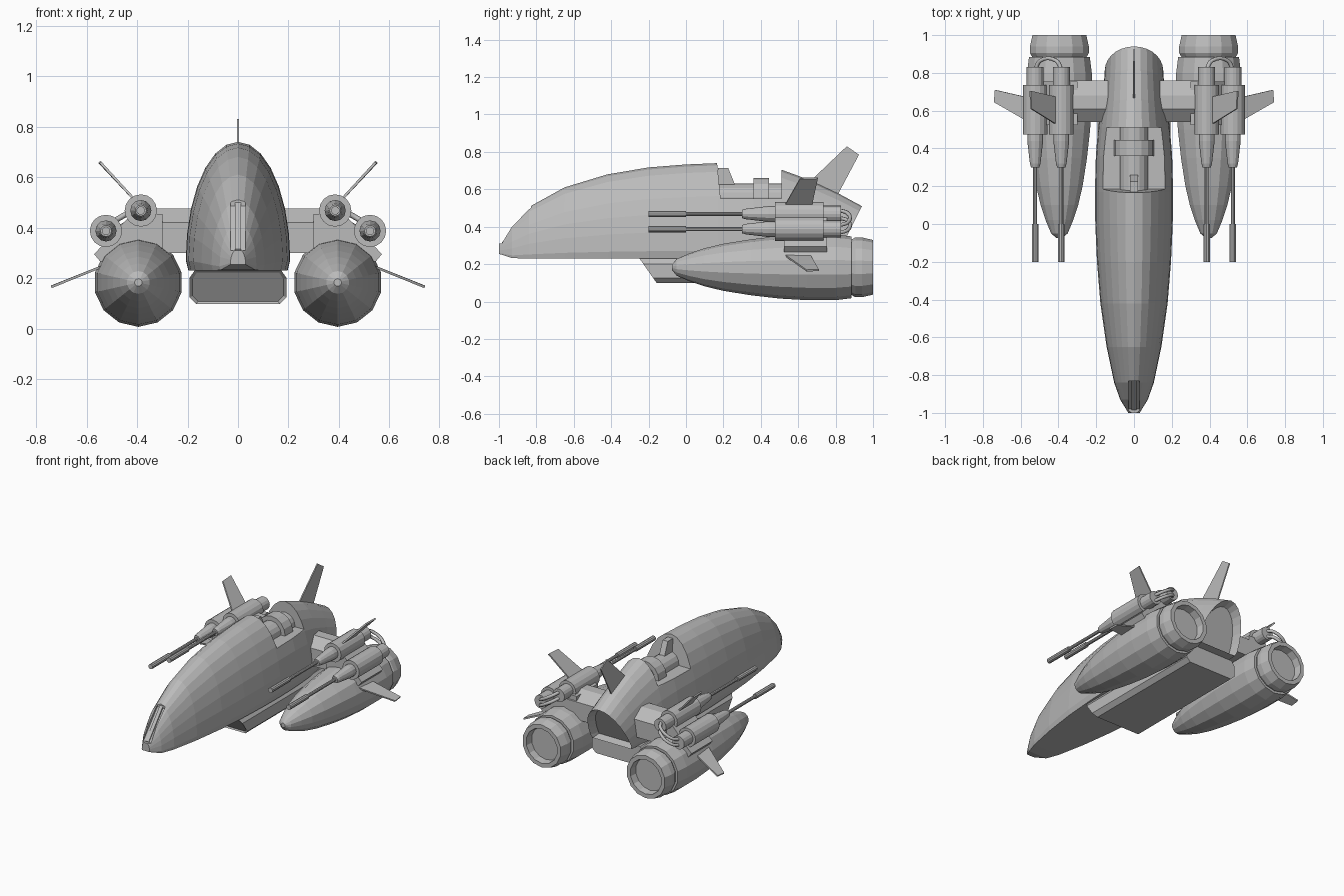
import bpy, bmesh
from math import sin, cos, pi
from mathutils import Vector

cube = bpy.data.objects.get("Cube")
if cube:
    bpy.data.objects.remove(cube)

grey = bpy.data.materials.new("hull grey")
grey.use_nodes = True
grey.diffuse_color = (0.5, 0.5, 0.5, 1)
grey.node_tree.nodes["Principled BSDF"].inputs["Base Color"].default_value = (0.5, 0.5, 0.5, 1)


def finish(name, bm, mirror=False):
    bmesh.ops.recalc_face_normals(bm, faces=bm.faces)
    mesh = bpy.data.meshes.new(name)
    bm.to_mesh(mesh)
    bm.free()
    mesh.materials.append(grey)
    ob = bpy.data.objects.new(name, mesh)
    bpy.context.collection.objects.link(ob)
    if mirror:
        ob.modifiers.new("mirror", 'MIRROR')
    return ob


def loft(rings):
    """Bridge closed rings of points; returns the bmesh and its two caps."""
    bm = bmesh.new()
    rows = [[bm.verts.new(p) for p in ring] for ring in rings]
    n = len(rows[0])
    for a, b in zip(rows, rows[1:]):
        for i in range(n):
            j = (i + 1) % n
            bm.faces.new((a[i], a[j], b[j], b[i]))
    caps = bm.faces.new(rows[0]), bm.faces.new(rows[-1])
    bmesh.ops.recalc_face_normals(bm, faces=bm.faces)
    return bm, caps


def recess(bm, face, rim, push):
    bmesh.ops.inset_region(bm, faces=[face], thickness=rim)
    bmesh.ops.translate(bm, verts=face.verts, vec=push)


def slab(name, pts, x0, x1, mirror=False):
    """Side outline in (y, z) extruded across x."""
    bm, _ = loft([[(x, y, z) for y, z in pts] for x in (x0, x1)])
    return finish(name, bm, mirror)


def lathe(name, profile, cx, cz, sides=14, mirror=True):
    """Profile of (y, radius) turned about a lengthwise axis."""
    rings = [[(cx + r * sin(2 * pi * i / sides), y, cz + r * cos(2 * pi * i / sides))
              for i in range(sides)] for y, r in profile]
    return finish(name, loft(rings)[0], mirror)


def fin(name, pts, mirror=True, thick=0.01):
    bm = bmesh.new()
    bm.faces.new([bm.verts.new(p) for p in pts])
    ob = finish(name, bm)
    solid = ob.modifiers.new("thickness", 'SOLIDIFY')
    solid.thickness, solid.offset = thick, 0
    if mirror:
        ob.modifiers.new("mirror", 'MIRROR')
    return ob


def cut(target, cutter):
    mod = target.modifiers.new("cut", 'BOOLEAN')
    mod.operation, mod.solver, mod.object = 'DIFFERENCE', 'EXACT', cutter
    cutter.hide_render = True
    cutter.hide_viewport = True
    cutter.display_type = 'WIRE'


# Fuselage: arched sections (y, half width, top, bottom, backward lean)
sections = [
    (-1.0, .03, .315, .255, 0), (-.93, .073, .415, .232, 0), (-.84, .105, .505, .23, 0),
    (-.65, .145, .61, .23, 0), (-.42, .178, .68, .23, 0), (-.2, .196, .717, .23, 0),
    (0, .205, .733, .23, 0), (.17, .207, .74, .23, 0), (.36, .202, .735, .23, 0),
    (.51, .19, .705, .23, 0), (.66, .172, .65, .23, .1), (.82, .16, .575, .23, .28),
    (.94, .155, .51, .23, .5)]
rings = []
for y, w, top, low, lean in sections:
    base = low + .08 * (top - low)
    arch = [(w * cos(pi * i / 14), base + (top - base) * sin(pi * i / 14)) for i in range(15)]
    outline = [(w * .95, low)] + arch + [(-w * .95, low)]
    rings.append([(x, y + lean * (z - top), z) for x, z in outline])
bm, (nose, tail) = loft(rings)
recess(bm, tail, .018, (0, -.06, 0))
fuselage = finish("fuselage", bm)

# Cockpit opening and nose slot
cut(fuselage, slab("cockpit_cutter", [(.16, .8), (.185, .55), (.51, .55), (.51, .8)], -.3, .3))
cut(fuselage, slab("nose_slot_cutter",
                   [(-.83, .6), (-.83, .485), (-.98, .31), (-1.1, .31), (-1.1, .6)], -.03, .03))
slab("nose_slot_rib", [(-.83, .5), (-.83, .46), (-.97, .29), (-.985, .315)], -.012, .012)

# Cockpit machinery
lathe("cockpit_core", [(.17, .075), (.53, .075)], 0, .555, 16, False)
lathe("cockpit_collar", [(.36, .105), (.445, .105)], 0, .555, 16, False)
slab("cockpit_console", [(.17, .715), (.225, .715), (.26, .63), (.26, .55), (.17, .55)], -.02, .02)

# Tail fin
fin("tail_fin", [(0, .64, .62), (0, .86, .83), (0, .925, .785), (0, .8, .55)], False, .008)

# Belly tray with a sloping recessed front
octagon = [(.165, .098), (.193, .125), (.193, .2), (.17, .232)]
octagon += [(-x, z) for x, z in reversed(octagon)]
bm, (front, back) = loft([[(x, -.25 + (.232 - z) * .7, z) for x, z in octagon],
                          [(x, .74, z) for x, z in octagon]])
recess(bm, front, .014, (0, .012, 0))
finish("belly_tray", bm)

# Engine pods and hollow nozzles
ENGINE = (.395, .183)
lathe("engine_pod", [(-.075, .015), (-.05, .045), (.02, .075), (.1, .102), (.2, .126), (.35, .15),
                     (.5, .167), (.65, .176), (.8, .176), (.885, .165), (.885, .135), (.91, .135)],
      *ENGINE)
lathe("engine_nozzle", [(.885, .148), (.905, .16), (.94, .16), (1, .146), (1, .118), (.95, .112)],
      *ENGINE)

# Pylons joining fuselage, guns and engines
slab("pylon", [(.54, .3), (.54, .42), (.61, .475), (.68, .475), (.76, .42), (.76, .3)],
     .1, .38, True)
plate = [(.3, .455), (.42, .455), (.57, .295), (.545, .265), (.3, .265)]
bm, _ = loft([[(x, y, z) for x, z in plate] for y in (.525, .755)])
finish("gun_mount", bm, True)

# Twin guns
for label, x, z in (("inner", .385, .468), ("outer", .523, .387)):
    lathe(label + "_gun_body", [(.475, .05), (.475, .064), (.735, .064), (.735, .045), (.83, .045)],
          x, z, 16)
    lathe(label + "_gun_sleeve", [(.3, .022), (.32, .028), (.44, .042), (.5, .042)], x, z, 12)
    lathe(label + "_gun_barrel", [(-.2, .009), (-.2, .017), (0, .017), (0, .011), (.33, .011)],
          x, z, 10)

# Hose loops behind the guns
for label, lift in (("upper", .02), ("lower", -.02)):
    curve = bpy.data.curves.new(label + "_hose", 'CURVE')
    curve.dimensions, curve.bevel_depth, curve.bevel_resolution = '3D', .011, 1
    curve.resolution_u = 4
    path = curve.splines.new('BEZIER')
    path.bezier_points.add(3)
    a, b = Vector((.385, .82, .468 + lift)), Vector((.523, .82, .387 + lift))
    bend = Vector((0, .045, 0))
    for p, co in zip(path.bezier_points, (a, a.lerp(b, .2) + bend, a.lerp(b, .8) + bend, b)):
        p.co = co
        p.handle_left_type = p.handle_right_type = 'AUTO'
    curve.materials.append(grey)
    hose = bpy.data.objects.new(label + "_hose", curve)
    bpy.context.collection.objects.link(hose)
    hose.modifiers.new("mirror", 'MIRROR')

# Small side fins
fin("gun_fin", [(.4, .52, .5), (.545, .61, .658), (.55, .705, .66), (.4, .67, .5)])
fin("engine_fin", [(.54, .53, .246), (.74, .645, .165), (.735, .71, .168), (.54, .665, .246)])
